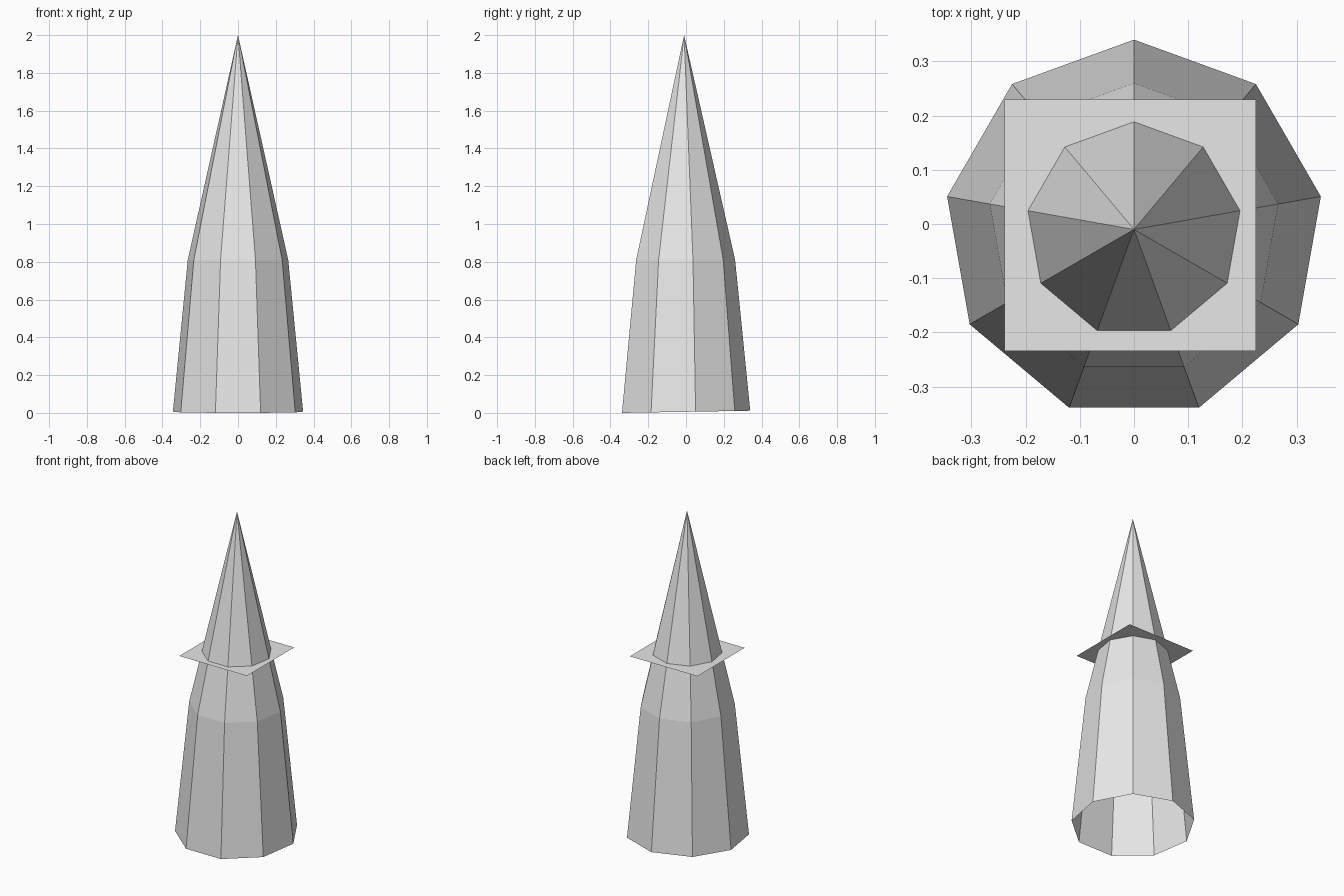
import bpy, bmesh, math

if "Cube" in bpy.data.objects:
    bpy.data.objects.remove(bpy.data.objects["Cube"])

grey = bpy.data.materials.new("light grey")
grey.diffuse_color = (0.8, 0.8, 0.8, 1)
grey.use_nodes = True
grey.node_tree.nodes["Principled BSDF"].inputs["Base Color"].default_value = grey.diffuse_color

SIDES = 9
CENTRE_Y = -0.01


def finish(name, bm):
    mesh = bpy.data.meshes.new(name)
    bm.normal_update()
    bm.to_mesh(mesh)
    bm.free()
    mesh.materials.append(grey)
    obj = bpy.data.objects.new(name, mesh)
    bpy.context.collection.objects.link(obj)
    return obj


def ring(bm, radius, height):
    """Nine-sided ring with one corner at the back; height depends on y."""
    verts = []
    for i in range(SIDES):
        a = math.pi / 2 + i * math.tau / SIDES
        y = CENTRE_Y + radius * math.sin(a)
        verts.append(bm.verts.new((radius * math.cos(a), y, height(y))))
    return verts


# Spire: open, slightly slanted base, tapered wall and a sharp point
bm = bmesh.new()
base = ring(bm, 0.35, lambda y: (y + 0.338) * 0.017)
shoulder = ring(bm, 0.27, lambda y: 0.81)
tip = bm.verts.new((0, CENTRE_Y, 2.0))
for i in range(SIDES):
    j = (i + 1) % SIDES
    bm.faces.new((base[i], base[j], shoulder[j], shoulder[i]))
    bm.faces.new((shoulder[i], shoulder[j], tip))
finish("spire", bm)

# Brim: thin square sheet cutting through the spire
bm = bmesh.new()
bmesh.ops.create_grid(bm, x_segments=1, y_segments=1, size=0.232)
brim = finish("square_brim", bm)
brim.location = (-0.007, -0.002, 1.125)
